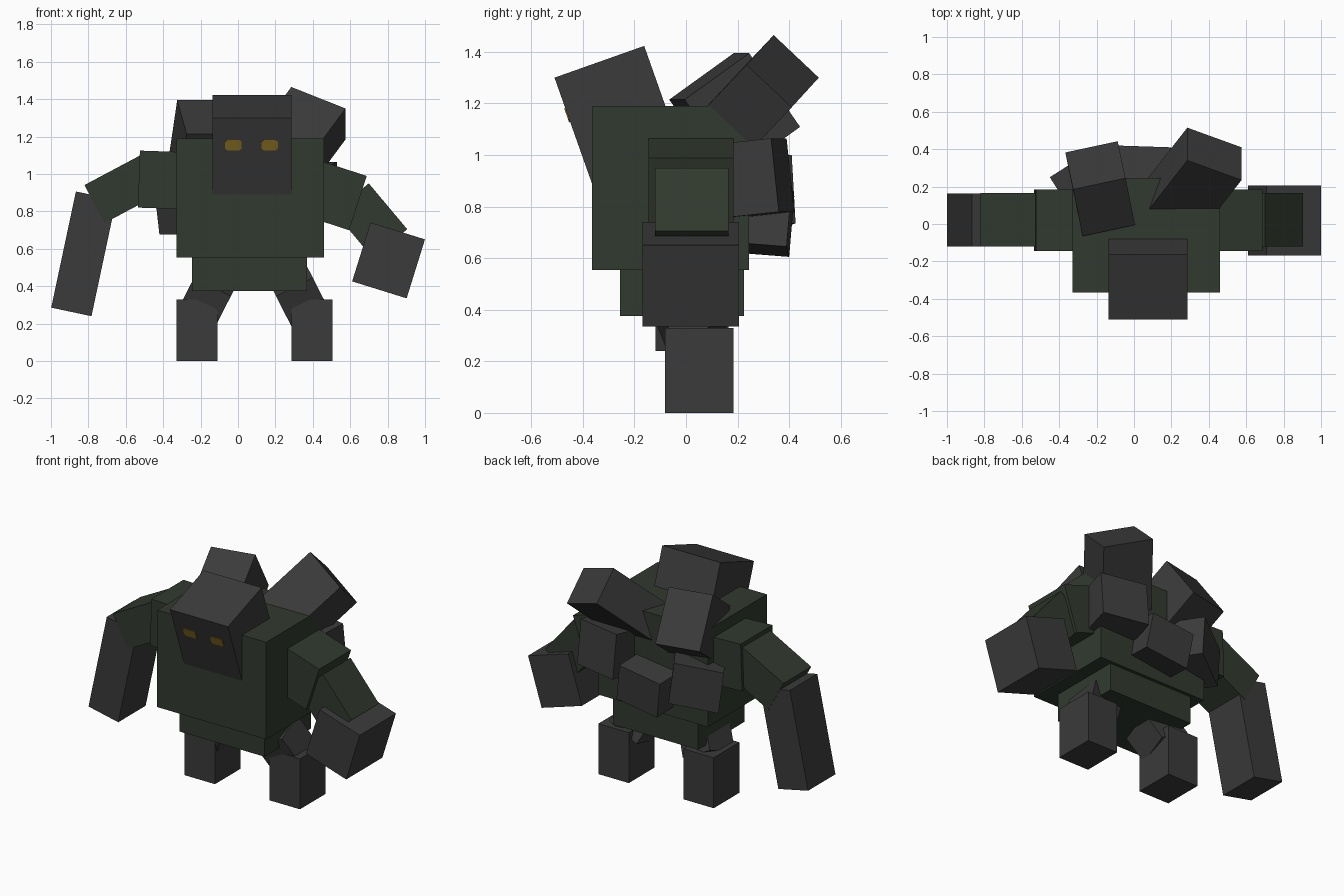
import bpy, bmesh
from math import radians
from mathutils import Vector, Matrix, Euler

cube = bpy.data.objects.get("Cube")
if cube:
    bpy.data.objects.remove(cube, do_unlink=True)


def material(name, color):
    m = bpy.data.materials.new(name)
    m.use_nodes = True
    m.diffuse_color = (*color, 1)
    bsdf = m.node_tree.nodes["Principled BSDF"]
    bsdf.inputs["Base Color"].default_value = (*color, 1)
    bsdf.inputs["Roughness"].default_value = 0.9
    return m


STONE = material("dark_stone", (0.043, 0.043, 0.043))
MOSS = material("moss_green", (0.031, 0.042, 0.028))
AMBER = material("amber_eye", (0.24, 0.155, 0.016))


def finish(name, bm, mat):
    bmesh.ops.recalc_face_normals(bm, faces=bm.faces)
    me = bpy.data.meshes.new(name)
    bm.to_mesh(me)
    bm.free()
    me.materials.append(mat)
    ob = bpy.data.objects.new(name, me)
    bpy.context.collection.objects.link(ob)
    return ob


def block(name, mat, center, size, roll=0, pitch=0):
    """Box turned about y (roll, clockwise from the front) and x (pitch)."""
    rot = Euler((radians(pitch), radians(roll), 0)).to_matrix().to_4x4()
    bm = bmesh.new()
    bmesh.ops.create_cube(bm, size=1, matrix=Matrix.Translation(center) @ rot
                          @ Matrix.Diagonal((*size, 1)))
    return finish(name, bm, mat)


def boulder(name, mat, corner, u, v, depth):
    """Box grown from one corner along u, v and their cross product."""
    p, u, v = Vector(corner), Vector(u), Vector(v)
    w = u.cross(v).normalized() * depth
    bm = bmesh.new()
    bmesh.ops.create_cube(bm, size=1)
    for vert in bm.verts:
        a, b, c = vert.co + Vector((0.5, 0.5, 0.5))
        vert.co = p + a * u + b * v + c * w
    return finish(name, bm, mat)


# Body
block("torso", MOSS, (0.065, -0.06, 0.872), (0.79, 0.61, 0.635))
block("pelvis", MOSS, (0.0625, -0.015, 0.475), (0.615, 0.48, 0.2))

# Head, leaning forward
boulder("head", STONE, (-0.135, -0.51, 1.30), (0.42, 0, 0),
        (0, 0.167, -0.472), 0.369)

# Eyes: thin plates with clipped corners on the face
down = Vector((0, 0.167, -0.472)).normalized()
out = Vector((0, down.z, -down.y))
for side, x in (("right", -0.025), ("left", 0.17)):
    bm = bmesh.new()
    middle = Vector((x, -0.459, 1.155))
    outline = [(-1, -.6), (-.75, -1), (.75, -1), (1, -.6),
               (1, .6), (.75, 1), (-.75, 1), (-1, .6)]
    ring = [bm.verts.new(middle + Vector((a * 0.045, 0, 0)) + down * b * 0.029
                         - out * 0.002) for a, b in outline]
    face = bm.faces.new(ring)
    ext = bmesh.ops.extrude_face_region(bm, geom=[face])
    bmesh.ops.translate(bm, vec=out * 0.006, verts=[
        g for g in ext["geom"] if isinstance(g, bmesh.types.BMVert)])
    finish(side + "_eye", bm, AMBER)

# Right arm, hanging long
block("right_shoulder", MOSS, (-0.40, 0.02, 0.968), (0.26, 0.33, 0.305), 2)
block("right_upper_arm", MOSS, (-0.617, 0.0225, 0.919), (0.34, 0.287, 0.23), -28)
block("right_forearm", STONE, (-0.825, 0.0225, 0.573), (0.22, 0.283, 0.635), 12)

# Left arm, ending in a heavy fist
block("left_shoulder", MOSS, (0.47, 0.02, 0.90), (0.36, 0.33, 0.305), 18)
block("left_upper_arm", MOSS, (0.71, 0.0225, 0.75), (0.32, 0.285, 0.24), 50)
block("left_fist", STONE, (0.805, 0.018, 0.538), (0.305, 0.374, 0.33), 17.3)

# Legs
for side, foot_x, thigh_x, roll in (("right", -0.22, -0.16, 27),
                                    ("left", 0.395, 0.325, -27)):
    block(side + "_foot", STONE, (foot_x, 0.052, 0.165), (0.22, 0.265, 0.33))
    block(side + "_thigh", STONE, (thigh_x, 0.02, 0.35), (0.22, 0.22, 0.19),
          roll, 20)

# Boulders on the back
boulder("right_top_boulder", STONE, (-0.275, -0.065, 1.215),
        (-0.05, 0.25, 0.18), (0.28, 0.06, 0), 0.35)
boulder("left_top_boulder", STONE, (0.285, 0.34, 1.465),
        (0, 0.175, -0.165), (0.29, -0.105, -0.115), 0.5)
boulder("left_back_boulder", STONE, (0.53, 0.33, 1.065),
        (-0.30, 0.06, 0), (0.006, 0.03, -0.285), 0.25)
boulder("lower_back_boulder", STONE, (0.195, 0.41, 0.88),
        (-0.30, 0.01, -0.04), (0.035, -0.02, -0.235), 0.25)
boulder("right_back_boulder", STONE, (-0.20, 0.41, 1.0),
        (-0.25, -0.16, -0.06), (0.03, 0.015, -0.265), 0.2)
